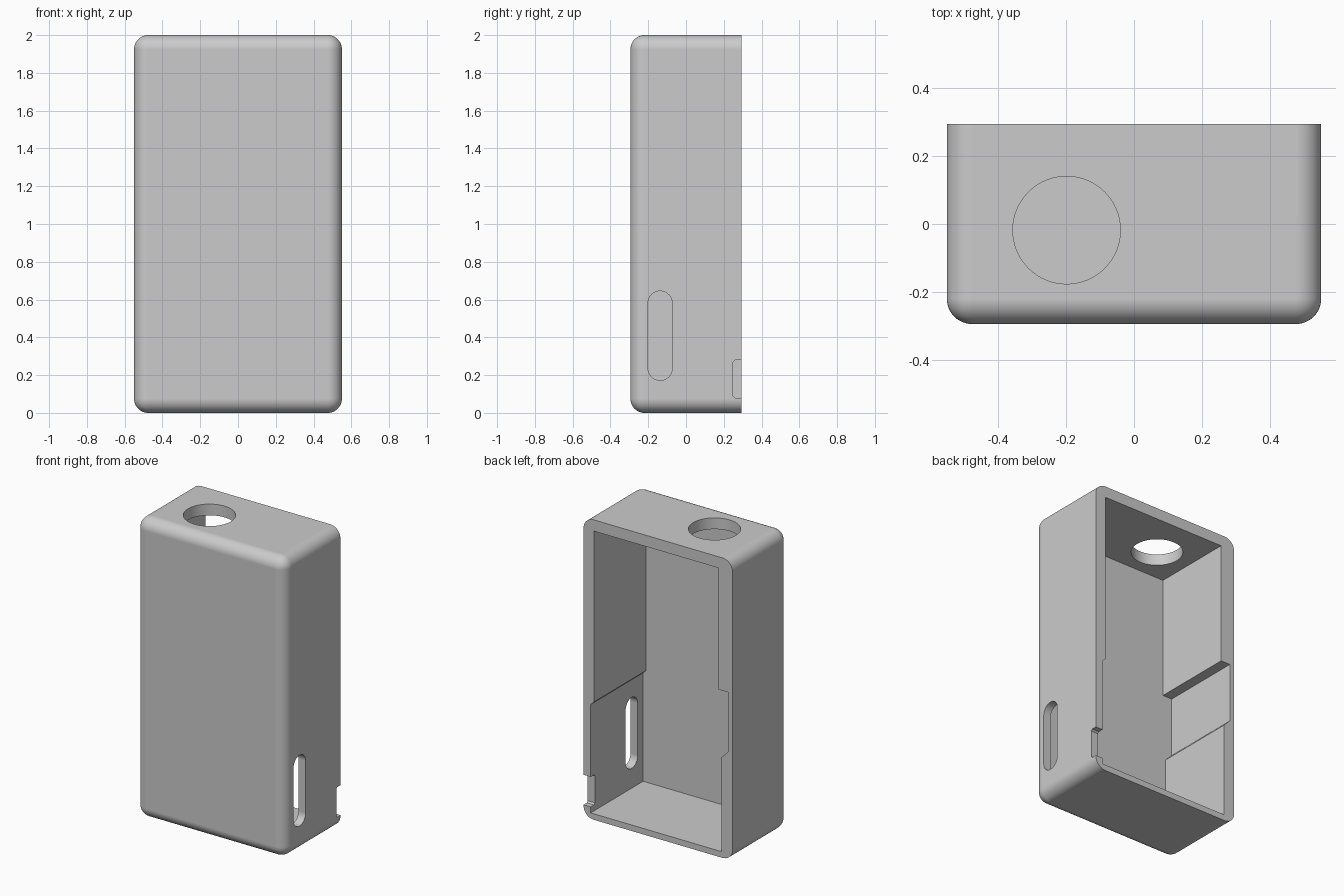
import bpy, bmesh, math
from mathutils import Vector

cube = bpy.data.objects.get("Cube")
if cube:
    bpy.data.objects.remove(cube, do_unlink=True)

W, D, H = 0.55, 0.294, 2.0      # half width, half depth, height
FRONT_INNER = -0.258            # inside face of the front wall
RADIUS = 0.075

grey = bpy.data.materials.new("plain grey")
grey.use_nodes = True
COLOUR = (0.6, 0.6, 0.6, 1)
grey.diffuse_color = COLOUR
grey.node_tree.nodes["Principled BSDF"].inputs["Base Color"].default_value = COLOUR


def add_object(name, bm):
    bmesh.ops.recalc_face_normals(bm, faces=bm.faces)
    mesh = bpy.data.meshes.new(name)
    bm.to_mesh(mesh)
    bm.free()
    mesh.materials.append(grey)
    obj = bpy.data.objects.new(name, mesh)
    bpy.context.collection.objects.link(obj)
    return obj


def prism(name, points, direction):
    """Extrude a closed outline along a direction."""
    bm = bmesh.new()
    face = bm.faces.new([bm.verts.new(p) for p in points])
    moved = bmesh.ops.extrude_face_region(bm, geom=[face])["geom"]
    bmesh.ops.translate(bm, vec=Vector(direction),
                        verts=[v for v in moved if isinstance(v, bmesh.types.BMVert)])
    return add_object(name, bm)


def arc(u, v, r, start, sweep, steps):
    return [(u + r * math.cos(start + sweep * i / steps),
             v + r * math.sin(start + sweep * i / steps)) for i in range(steps + 1)]


# Outer block, rounded everywhere except around the open back
bm = bmesh.new()
bmesh.ops.create_cube(bm, size=1)
for v in bm.verts:
    v.co = (v.co.x * 2 * W, v.co.y * 2 * D, (v.co.z + 0.5) * H)
edges = [e for e in bm.edges if not all(v.co.y > 0 for v in e.verts)]
bmesh.ops.bevel(bm, geom=edges, offset=RADIUS, segments=12, profile=0.5,
                affect='EDGES', clamp_overlap=True)
shell = add_object("case_shell", bm)

# Cavity with stepped side walls
outline = [(0.474, 1.925), (0.474, 0.785), (0.497, 0.763), (0.497, 0.04),
           (-0.469, 0.04), (-0.469, 0.67), (-0.517, 0.718),
           (-0.517, 1.115), (-0.447, 1.115), (-0.447, 1.925)]
cavity = prism("cavity_cutter", [(x, FRONT_INNER, z) for x, z in outline], (0, 0.8, 0))

# Round hole through the top wall
circle = arc(-0.198, -0.018, 0.158, 0, 2 * math.pi, 64)[:-1]
top_hole = prism("top_hole_cutter", [(x, y, 1.85) for x, y in circle], (0, 0, 0.3))

# Long slot through the left side wall
r = 0.064
stadium = (arc(-0.137, 0.645 - r, r, 0, math.pi, 16)
           + arc(-0.137, 0.172 + r, r, math.pi, math.pi, 16))
slot = prism("slot_cutter", [(0.45, y, z) for y, z in stadium], (0.2, 0, 0))

# Small notch in the rim of the left side wall
notch_outline = [(0.4, 0.08), (0.26, 0.08), (0.25, 0.09),
                 (0.25, 0.27), (0.26, 0.28), (0.4, 0.28)]
notch = prism("notch_cutter", [(0.45, y, z) for y, z in notch_outline], (0.2, 0, 0))

# Cut the openings, then remove the cutters
bpy.ops.object.select_all(action='DESELECT')
bpy.context.view_layer.objects.active = shell
shell.select_set(True)
for cutter in (cavity, top_hole, slot, notch):
    cutter.hide_render = True
    mod = shell.modifiers.new(cutter.name, 'BOOLEAN')
    mod.operation = 'DIFFERENCE'
    mod.solver = 'EXACT'
    mod.object = cutter
    bpy.ops.object.modifier_apply(modifier=mod.name)
    bpy.data.objects.remove(cutter, do_unlink=True)

# Smooth rounds with crisp flat faces
bpy.ops.object.shade_smooth_by_angle(angle=math.radians(30))
weighted = shell.modifiers.new("flat_faces", 'WEIGHTED_NORMAL')
weighted.keep_sharp = True
